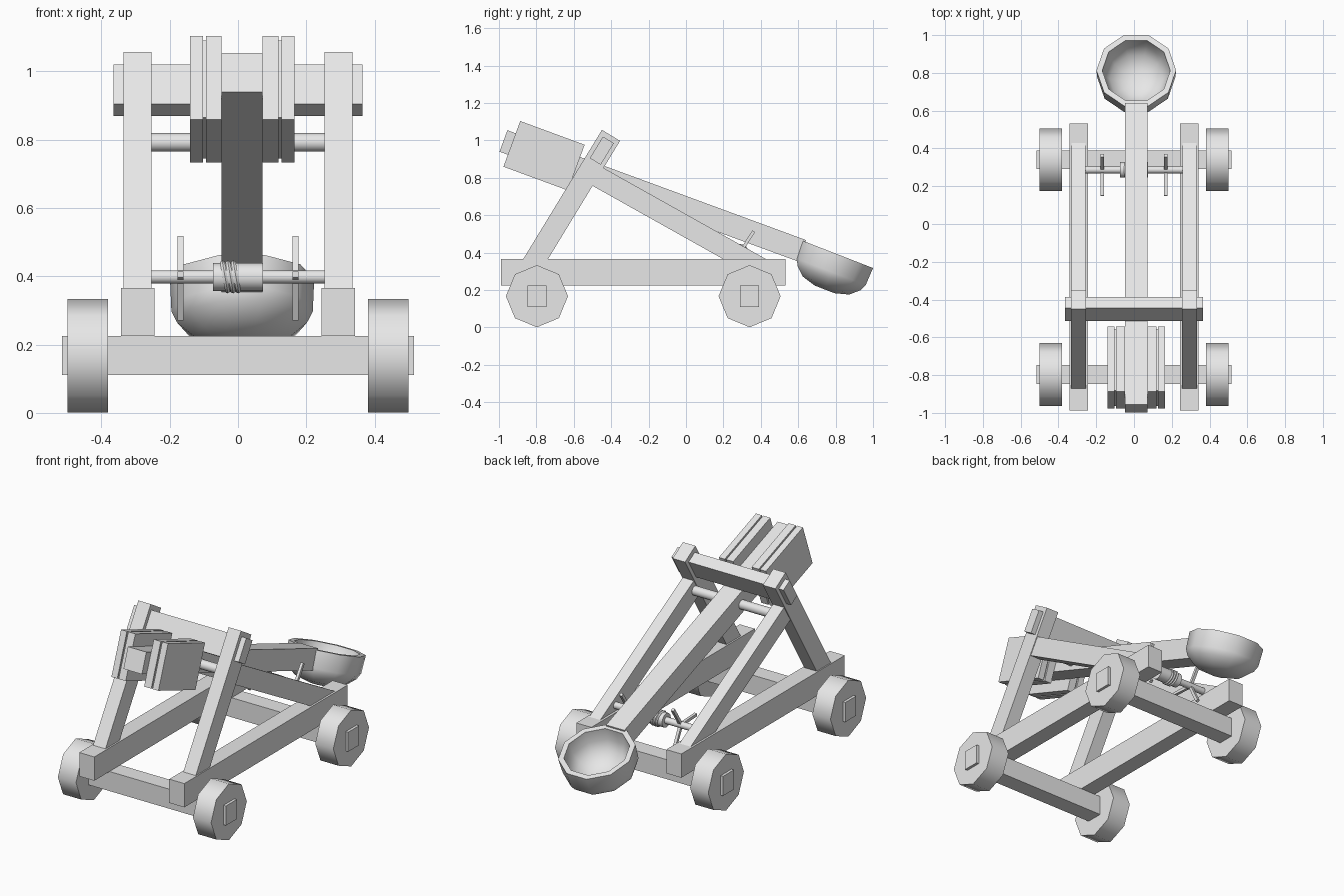
import bpy, bmesh, math
from mathutils import Matrix, Vector

cube = bpy.data.objects.get("Cube")
if cube:
    bpy.data.objects.remove(cube)

wood = bpy.data.materials.new("pale_grey")
wood.use_nodes = True
GREY = (0.8, 0.8, 0.8, 1)
wood.diffuse_color = GREY
wood.node_tree.nodes["Principled BSDF"].inputs["Base Color"].default_value = GREY

ARM_X = 0.012                      # the arm sits slightly off centre
ARM_TILT = math.radians(-20.2)


def finish(name, bm, matrix, smooth=None):
    mesh = bpy.data.meshes.new(name)
    bmesh.ops.recalc_face_normals(bm, faces=bm.faces)
    bm.to_mesh(mesh)
    bm.free()
    obj = bpy.data.objects.new(name, mesh)
    bpy.context.collection.objects.link(obj)
    mesh.materials.append(wood)
    obj.matrix_world = matrix
    if smooth:
        bpy.ops.object.select_all(action='DESELECT')
        obj.select_set(True)
        bpy.context.view_layer.objects.active = obj
        bpy.ops.object.shade_smooth_by_angle(angle=math.radians(smooth))
    return obj


def box(name, centre, size, tilt=0.0):
    """Box turned about the x axis."""
    bm = bmesh.new()
    bmesh.ops.create_cube(bm, size=1, matrix=Matrix.Diagonal((*size, 1)))
    return finish(name, bm, Matrix.Translation(centre) @ Matrix.Rotation(tilt, 4, 'X'))


def beam(name, x, width, start, end, depth):
    """Box running between two (y, z) points."""
    a, b = Vector(start), Vector(end)
    mid, d = (a + b) / 2, b - a
    return box(name, (x, *mid), (width, d.length, depth), math.atan2(d.y, d.x))


def rod(name, centre, radius, length, sides):
    """Cylinder lying along x."""
    bm = bmesh.new()
    bmesh.ops.create_cone(bm, cap_ends=True, segments=sides, radius1=radius,
                          radius2=radius, depth=length)
    return finish(name, bm, Matrix.Translation(centre) @ Matrix.Rotation(math.pi / 2, 4, 'Y'), 50)


def lathe(name, profile, sides, matrix, closed=False):
    """Revolve (radius, height) points about z."""
    bm = bmesh.new()
    rings = []
    for r, h in profile:
        angles = [math.tau * i / sides for i in range(sides)]
        rings.append([bm.verts.new((r * math.cos(a), r * math.sin(a), h)) for a in angles])
    pairs = list(zip(rings, rings[1:]))
    if closed:
        pairs.append((rings[-1], rings[0]))
    for lower, upper in pairs:
        for i in range(sides):
            j = (i + 1) % sides
            bm.faces.new((lower[i], lower[j], upper[j], upper[i]))
    if not closed:
        bm.faces.new(rings[0])
        bm.faces.new(rings[-1])
    return finish(name, bm, matrix, 50)


# Axles and eight-sided wheels
for end, y in (("front", -0.797), ("back", 0.34)):
    box(end + "_axle", (0, y, 0.168), (1.03, 0.1, 0.115))
    for side, s in (("left", 1), ("right", -1)):
        rod(f"{end}_{side}_wheel", (s * 0.44, y, 0.167), 0.166, 0.118, 8)

# Side frames: rail, leaning upright, long brace
for side, s in (("left", 1), ("right", -1)):
    box(side + "_rail", (s * 0.293, -0.228, 0.295), (0.098, 1.52, 0.14))
    beam(side + "_upright", s * 0.294, 0.081, (-0.844, 0.3), (-0.401, 1.027), 0.113)
    beam(side + "_brace", s * 0.294, 0.072, (-0.476, 0.808), (0.43, 0.3), 0.112)

# Stop bar across the uprights, and the arm pivot
box("stop_bar", (0, -0.45, 0.945), (0.73, 0.135, 0.068), math.radians(58.7))
rod("pivot", (0, -0.45, 0.792), 0.027, 0.52, 16)

# Throwing arm
beam("throwing_arm", ARM_X, 0.12, (-0.976, 0.997), (0.62, 0.41), 0.122)

# Counterweight: two plates and a recessed core on each side of the arm
for side, s in (("left", 1), ("right", -1)):
    for part, x, width, inset in (("inner_plate", 0.083, 0.046, 0),
                                  ("core", 0.108, 0.03, 0.02),
                                  ("outer_plate", 0.134, 0.038, 0)):
        box(f"{side}_weight_{part}", (ARM_X + s * x, -0.759, 0.918),
            (width, 0.367 - inset, 0.26 - inset), ARM_TILT)

# Bowl
bowl_profile = [(0.06, -0.2), (0.14, -0.178), (0.19, -0.135), (0.207, -0.1), (0.211, 0),
                (0.18, 0), (0.172, -0.07), (0.14, -0.125), (0.08, -0.16), (0.03, -0.168)]
lathe("bowl", bowl_profile, 10,
      Matrix.Translation((ARM_X, 0.813, 0.39)) @ Matrix.Rotation(math.radians(-21.2), 4, 'X'))

# Winch: shaft, drum, rope turns and three-spoke handles
WY, WZ = 0.287, 0.398
rod("winch_shaft", (0, WY, WZ), 0.0195, 0.52, 16)
rod("winch_drum", (0, WY, WZ), 0.041, 0.147, 16)
rope_profile = [(0.041 + 0.008 * math.cos(a), 0.008 * math.sin(a))
                for a in (math.tau * i / 6 for i in range(6))]
for i in range(3):
    lathe(f"rope_turn_{i + 1}", rope_profile, 16,
          Matrix.Translation((-0.038 + 0.016 * i, WY, WZ))
          @ Matrix.Rotation(math.radians(80), 4, 'Y'), closed=True)
for side, s in (("left", 1), ("right", -1)):
    for i in range(3):
        a = math.radians(57 + 120 * i)
        tip = (WY + 0.138 * math.cos(a), WZ + 0.138 * math.sin(a))
        beam(f"{side}_winch_spoke_{i + 1}", s * 0.168, 0.017, (WY, WZ), tip, 0.017)
